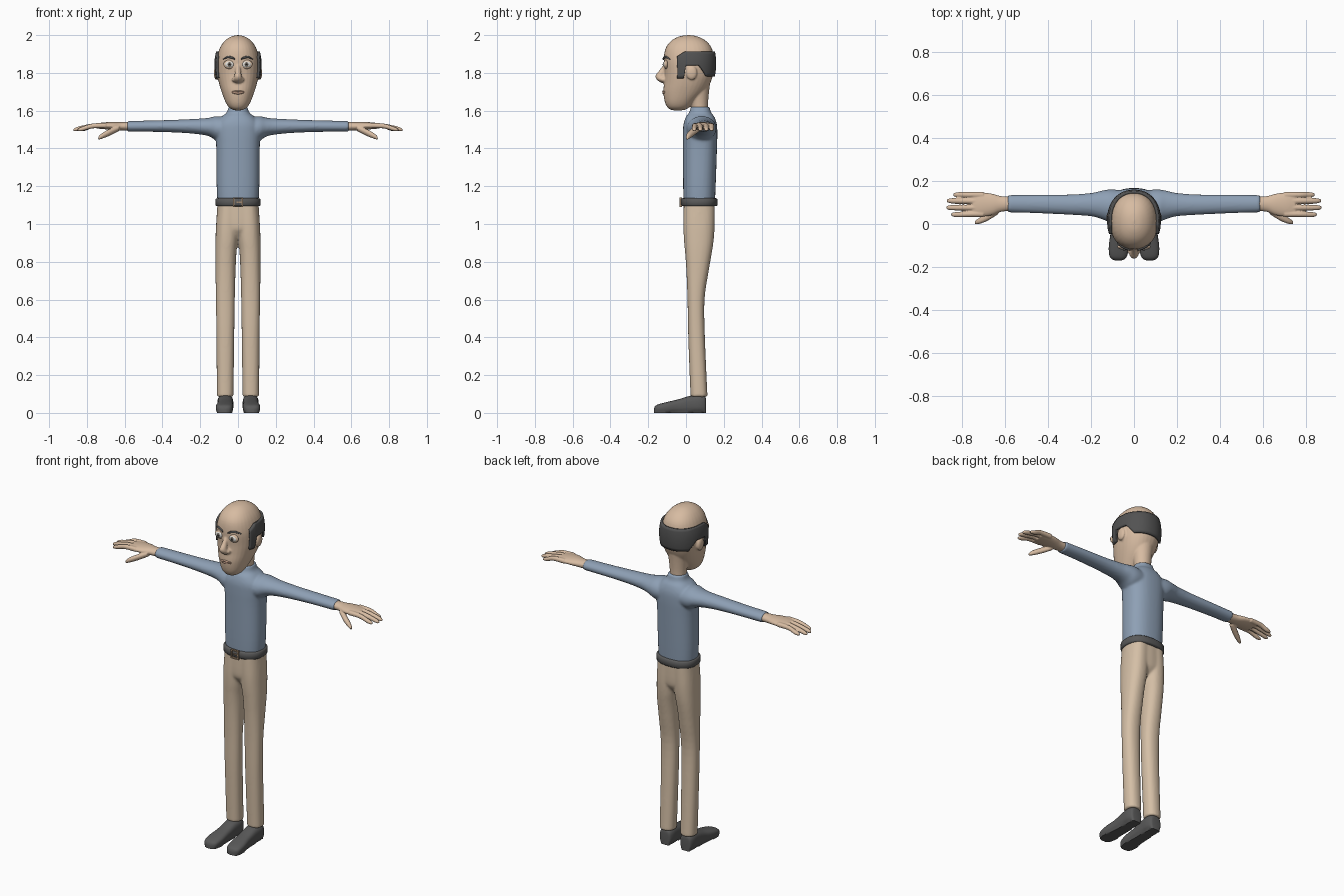
import bpy, bmesh, math
from mathutils import Matrix, Vector

if "Cube" in bpy.data.objects:
    bpy.data.objects.remove(bpy.data.objects["Cube"])


def mat(name, r, g, b):
    m = bpy.data.materials.new(name)
    m.diffuse_color = (r, g, b, 1)
    m.use_nodes = True
    m.node_tree.nodes["Principled BSDF"].inputs["Base Color"].default_value = m.diffuse_color
    return m


SKIN = mat("skin", 0.68, 0.50, 0.36)
SHIRT = mat("blue shirt", 0.27, 0.35, 0.46)
TROUSER = mat("beige cloth", 0.66, 0.52, 0.38)
SHOE = mat("dark grey leather", 0.10, 0.10, 0.10)
HAIR = mat("grey hair", 0.085, 0.085, 0.085)
BRASS = mat("buckle brass", 0.36, 0.25, 0.16)
LIP = mat("lip", 0.55, 0.35, 0.25)
WHITE = mat("eye white", 0.75, 0.74, 0.70)
IRIS = mat("iris", 0.15, 0.13, 0.11)
PUPIL = mat("pupil", 0.01, 0.01, 0.01)


def dense(secs, n):
    """Catmull-Rom interpolation between sections."""
    out = []
    for i in range(len(secs) - 1):
        a, b, c, d = secs[max(i - 1, 0)], secs[i], secs[i + 1], secs[min(i + 2, len(secs) - 1)]
        for k in range(n):
            t = k / n
            out.append(tuple(0.5 * (2 * q + (r - p) * t + (2 * p - 5 * q + 4 * r - s) * t * t
                                    + (3 * q - p - 3 * r + s) * t ** 3)
                             for p, q, r, s in zip(a, b, c, d)))
    return out + [tuple(secs[-1])]


def ellipse(a, p):
    c, s = math.cos(a), math.sin(a)
    return (math.copysign(abs(c) ** (2 / p), c), math.copysign(abs(s) ** (2 / p), s))


def loft(bm, axis, secs, p=2.0, sides=32, n=4):
    """Closed skin over sections (position, centre1, centre2, radius1, radius2)."""
    rings = []
    for t, c1, c2, r1, r2 in dense(secs, n):
        ring = []
        for k in range(sides):
            u, v = ellipse(2 * math.pi * k / sides, p)
            u, v = c1 + max(r1, 0.0006) * u, c2 + max(r2, 0.0006) * v
            ring.append(bm.verts.new({'x': (t, u, v), 'y': (u, t, v), 'z': (u, v, t)}[axis]))
        rings.append(ring)
    for a, b in zip(rings, rings[1:]):
        for k in range(sides):
            j = (k + 1) % sides
            bm.faces.new((a[k], a[j], b[j], b[k]))
    bm.faces.new(rings[0])
    bm.faces.new(rings[-1])


def ball(bm, pos, size):
    m = Matrix.Translation(pos) @ Matrix.Diagonal((*size, 1))
    bmesh.ops.create_uvsphere(bm, u_segments=24, v_segments=14, radius=1, matrix=m)


def box(bm, pos, size):
    bmesh.ops.create_cube(bm, size=1, matrix=Matrix.Translation(pos) @ Matrix.Diagonal((*size, 1)))


def finish(name, bm, material, voxel=0, smooth=3, angle=50):
    bmesh.ops.recalc_face_normals(bm, faces=bm.faces)
    me = bpy.data.meshes.new(name)
    bm.to_mesh(me)
    bm.free()
    me.materials.append(material)
    ob = bpy.data.objects.new(name, me)
    bpy.context.collection.objects.link(ob)
    if voxel:  # blend overlapping volumes into one skin
        r = ob.modifiers.new("blend", 'REMESH')
        r.mode, r.voxel_size, r.use_smooth_shade = 'VOXEL', voxel, True
        s = ob.modifiers.new("soften", 'SMOOTH')
        s.factor, s.iterations = 0.5, smooth
    else:
        bpy.context.view_layer.objects.active = ob
        ob.select_set(True)
        bpy.ops.object.shade_smooth_by_angle(angle=math.radians(angle))
        ob.select_set(False)
    return ob


# head profile: z, half width, front y, back y
HP = 2.2
profile = [(2.0, 0, 0.01, 0.02), (1.993, .035, -.035, .06), (1.97, .07, -.078, .105),
           (1.93, .097, -.108, .137), (1.87, .112, -.118, .148), (1.80, .111, -.114, .145),
           (1.75, .102, -.116, .13), (1.70, .087, -.12, .10), (1.65, .068, -.113, .05),
           (1.62, .05, -.10, .02), (1.605, .028, -.08, -.005), (1.60, 0, -.05, -.04)]
head_secs = [(z, 0, (f + b) / 2, w, (b - f) / 2) for z, w, f, b in profile]
fine = dense(head_secs, 8)


def head_at(z):
    return min(fine, key=lambda s: abs(s[0] - z)) if not (1.6 < z < 2) else next(
        tuple(p + (q - p) * (z - a[0]) / (b[0] - a[0]) for p, q in zip(a, b))
        for a, b in zip(fine, fine[1:]) if b[0] <= z <= a[0])


def face_y(x, z):
    _, _, c, rx, ry = head_at(z)
    return c - ry * (1 - abs(x / rx) ** HP) ** (1 / HP)


# head with neck, nose and ears
bm = bmesh.new()
loft(bm, 'z', head_secs, HP)
loft(bm, 'z', [(1.55, 0, .075, .047, .045), (1.62, 0, .072, .046, .044), (1.70, 0, .067, .055, .055),
               (1.78, 0, .065, .07, .068)])
loft(bm, 'z', [(1.85, 0, -.103, .01, .012), (1.815, 0, -.123, .014, .017), (1.787, 0, -.135, .019, .026),
               (1.765, 0, -.132, .023, .023), (1.747, 0, -.118, .014, .014)])
for s in (-1, 1):
    ball(bm, (s * .02, -.121, 1.765), (.013, .016, .013))
    ball(bm, (s * .115, .03, 1.80), (.013, .029, .037))
finish("head", bm, SKIN, 0.005, 3)

# hair band round the sides and back
bm = bmesh.new()
cols, rows, grid = 90, 8, []
for i in range(cols + 1):
    a = math.radians(-24 + 228 * i / cols)
    y = ellipse(a, HP)[1] * .13 + .015
    top = 1.885 + .027 * min(1, (y + .045) / .04)
    if y < -.008:
        bot = 1.772
    elif y < .065:
        bot = 1.838
    else:
        bot = 1.838 - .055 * min(1, (y - .065) / .04)
    col = []
    for j in range(rows + 1):
        z = bot + (top - bot) * j / rows
        _, _, c, rx, ry = head_at(z)
        u, v = ellipse(a, HP)
        col.append(bm.verts.new(((rx + .005) * u, c + (ry + .004) * v, z)))
    grid.append(col)
for a, b in zip(grid, grid[1:]):
    for j in range(rows):
        bm.faces.new((a[j], b[j], b[j + 1], a[j + 1]))
hair = finish("hair", bm, HAIR)
sol = hair.modifiers.new("thickness", 'SOLIDIFY')
sol.thickness, sol.offset = 0.014, 0

# eyes, lids and brows
for s, side in ((-1, "right"), (1, "left")):
    x, z = s * .045, 1.845
    y = face_y(x, z)
    for name, m, dy, size in (("eye_lid", SKIN, .003, (.032, .012, .024)),
                              ("eye_white", WHITE, 0, (.026, .012, .018)),
                              ("iris", IRIS, -.007, (.0125, .0065, .0125)),
                              ("pupil", PUPIL, -.0105, (.006, .004, .006))):
        bm = bmesh.new()
        ball(bm, (x, y + dy, z), size)
        finish(side + "_" + name, bm, m)
    bm = bmesh.new()
    loft(bm, 'x', [(s * bx, face_y(bx, bz) - .002, bz, .006, r) for bx, bz, r in
                   ((.016, 1.873, .004), (.03, 1.88, .006), (.055, 1.884, .006), (.08, 1.872, .002))], sides=12)
    finish(side + "_brow", bm, HAIR)

# lips
for name, z, r in (("upper_lip", 1.703, .005), ("lower_lip", 1.692, .006)):
    bm = bmesh.new()
    loft(bm, 'x', [(x, face_y(x, z) + .001, z + (.003 if x else 0) * (1.698 - z) / .006, .007 if abs(x) < .03 else .002,
                    r if abs(x) < .03 else .001) for x in (-.036, -.018, 0, .018, .036)], sides=12)
    finish(name, bm, LIP)

# shirt: torso and sleeves
bm = bmesh.new()
loft(bm, 'z', [(1.09, 0, .07, .107, .082), (1.2, 0, .071, .113, .086), (1.4, 0, .074, .115, .090),
               (1.48, 0, .075, .120, .091), (1.53, 0, .075, .117, .088), (1.568, 0, .075, .086, .075),
               (1.59, 0, .075, .06, .058), (1.62, 0, .075, .05, .05)], 2.4, 40)
for s in (-1, 1):
    loft(bm, 'x', [(0, .08, 1.50, .07, .05), (s * .1, .083, 1.505, .078, .066),
                   (s * .15, .089, 1.513, .066, .05), (s * .2, .09, 1.516, .054, .042),
                   (s * .3, .09, 1.518, .047, .035), (s * .45, .093, 1.518, .043, .030),
                   (s * .587, .094, 1.517, .040, .029)])
finish("shirt", bm, SHIRT, 0.007, 4)

# hands
for s, side in ((-1, "right"), (1, "left")):
    bm = bmesh.new()
    loft(bm, 'x', [(s * .57, .094, 1.517, .032, .024), (s * .62, .093, 1.517, .037, .022),
                   (s * .66, .091, 1.519, .05, .021), (s * .71, .09, 1.520, .056, .018),
                   (s * .75, .09, 1.519, .05, .013)])
    for y0, y1, end in ((.135, .136, .84), (.106, .108, .87), (.076, .076, .872), (.047, .044, .85)):
        loft(bm, 'x', [(s * .70, y0, 1.521, .015, .014), (s * .77, (y0 + y1) / 2, 1.519, .013, .013),
                       (s * (end - .03), y1, 1.505, .0125, .012), (s * (end - .006), y1, 1.499, .009, .008),
                       (s * end, y1, 1.497, .003, .003)], sides=16)
    loft(bm, 'x', [(s * .63, .066, 1.508, .02, .016), (s * .68, .034, 1.485, .019, .018),
                   (s * .72, .014, 1.466, .014, .015), (s * .74, .006, 1.454, .007, .008)], sides=16)
    finish(side + "_hand", bm, SKIN, 0.0035, 3)

# trousers
bm = bmesh.new()
loft(bm, 'z', [(.92, 0, .068, .03, .04), (.96, 0, .068, .085, .072), (1.0, 0, .069, .113, .082),
               (1.12, 0, .07, .108, .082)], 2.3)
for s in (-1, 1):
    loft(bm, 'z', [(z, s * x, y, rx, ry) for z, x, y, rx, ry in
                   ((.085, .068, .069, .044, .045), (.4, .067, .056, .047, .044), (.6, .067, .053, .050, .045),
                    (.75, .066, .061, .053, .059), (.85, .064, .066, .056, .071), (.92, .059, .068, .060, .079),
                    (1.0, .055, .069, .061, .083), (1.11, .05, .07, .058, .082))], 2.3)
finish("trousers", bm, TROUSER, 0.007, 4)

# belt and buckle
bm = bmesh.new()
loft(bm, 'z', [(1.094, 0, .07, .10, .08), (1.095, 0, .07, .114, .092), (1.10, 0, .07, .119, .097),
               (1.131, 0, .07, .119, .097), (1.136, 0, .07, .114, .092), (1.137, 0, .07, .10, .08)], 2.4, 48, 1)
finish("belt", bm, SHOE)
bm = bmesh.new()
for s in (-1, 1):
    box(bm, (s * .022, -.028, 1.115), (.007, .012, .052))
    box(bm, (0, -.028, 1.115 + s * .0225), (.044, .012, .007))
box(bm, (.008, -.029, 1.115), (.03, .008, .006))
finish("buckle", bm, BRASS, angle=30)

# shoes
for s, side in ((-1, "right"), (1, "left")):
    bm = bmesh.new()
    loft(bm, 'y', [(y, s * x, h / 2 + .002, w, h / 2) for y, x, w, h in
                   ((.106, .067, .02, .07), (.10, .067, .034, .088), (.07, .067, .042, .096),
                    (.02, .067, .041, .09), (-.04, .068, .041, .072), (-.10, .071, .046, .058),
                    (-.145, .073, .042, .046), (-.163, .073, .030, .036), (-.17, .073, .012, .022))], 2.8)
    for v in bm.verts:  # flat sole
        v.co.z = max(v.co.z - .002, 0) if v.co.z > .012 else 0.0005
    finish(side + "_shoe", bm, SHOE, angle=60)
